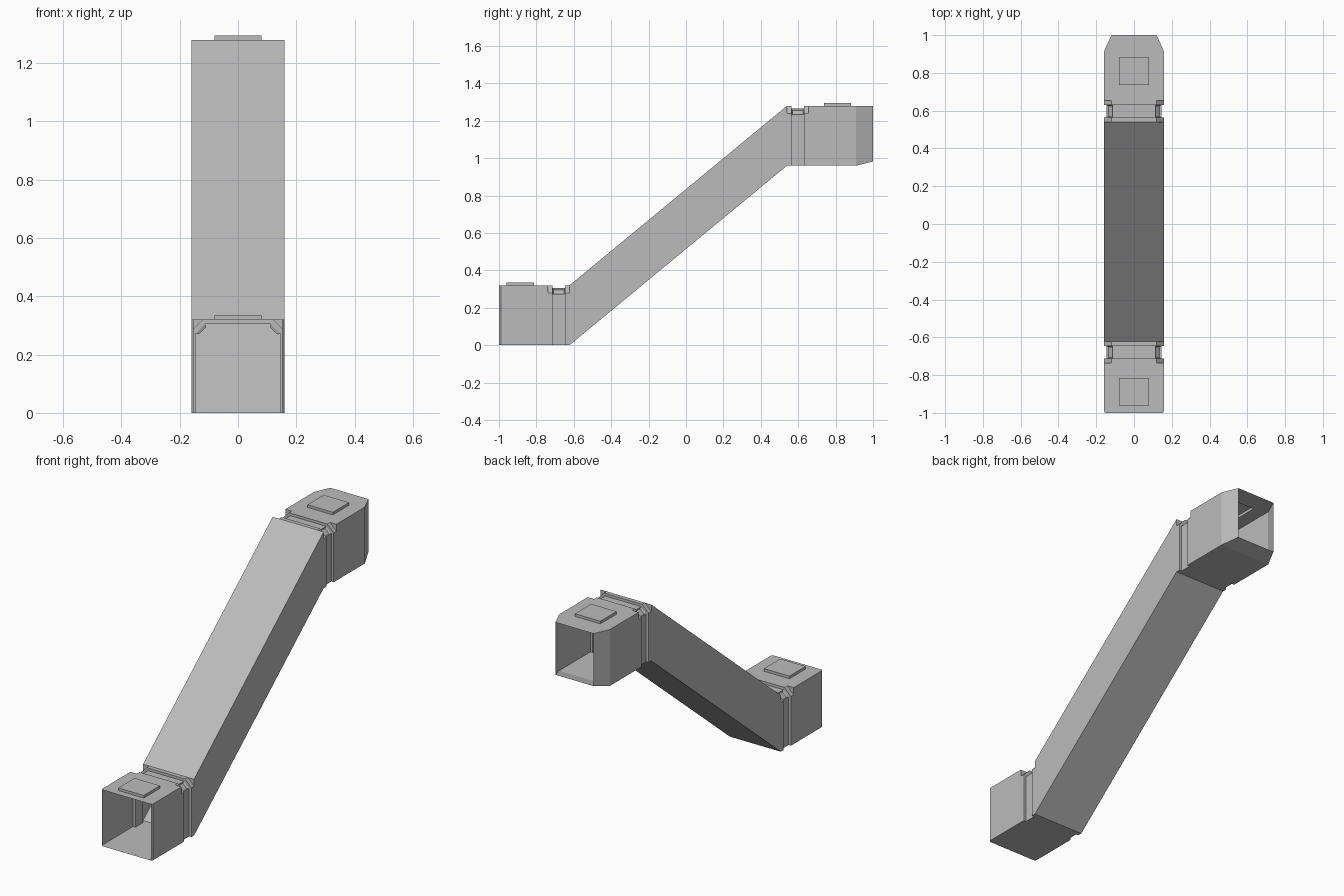
import bpy
import bmesh
from mathutils import Vector

cube = bpy.data.objects.get("Cube")
if cube:
    bpy.data.objects.remove(cube)

# Single painted metal colour
grey = bpy.data.materials.new("mid grey")
grey.use_nodes = True
colour = (0.5, 0.5, 0.5, 1)
grey.diffuse_color = colour
grey.node_tree.nodes["Principled BSDF"].inputs["Base Color"].default_value = colour

W, H = 0.16, 0.32      # half width and height of the duct
LIFT = 0.96            # rise from the lower end to the upper end


def ring(bm, y, bottom, half, top, chamfer):
    """Duct cross-section with cut upper corners."""
    pts = [(-half, bottom), (half, bottom), (half, top - chamfer),
           (half - chamfer, top), (chamfer - half, top), (-half, top - chamfer)]
    return [bm.verts.new((x, y, z)) for x, z in pts]


def joint(y, base):
    """Grooved collar around the duct: cut corners, then a narrower waist."""
    full = (base, W, base + H, 0)
    cut = (base, W, base + H, 0.04)
    waist = (base, 0.145, base + 0.305, 0.032)
    return [(y - 0.057, *full), (y - 0.057, *cut), (y - 0.033, *cut),
            (y - 0.033, *waist), (y + 0.033, *waist),
            (y + 0.033, *cut), (y + 0.057, *cut), (y + 0.057, *full)]


def raise_pad(bm, y, z):
    """Cut a rectangle in the roof and push it up as a hollow pad."""
    centre = Vector((0, y, z))
    for axis, half in ((Vector((1, 0, 0)), 0.08), (Vector((0, 1, 0)), 0.073)):
        for side in (-1, 1):
            face = roof_face(bm, centre)
            bmesh.ops.bisect_plane(bm, geom=[face, *face.edges, *face.verts],
                                   plane_co=centre + axis * half * side,
                                   plane_no=axis, dist=1e-5)
    bmesh.ops.inset_individual(bm, faces=[roof_face(bm, centre)],
                               thickness=0, depth=0.015)


def roof_face(bm, point):
    """Upward face lying around the given roof point."""
    for f in bm.faces:
        ys = [v.co.y for v in f.verts]
        xs = [v.co.x for v in f.verts]
        if (f.normal.z > 0.9 and abs(f.calc_center_median().z - point.z) < 0.01
                and min(ys) < point.y < max(ys) and min(xs) < 0 < max(xs)):
            return f


# Duct shell: lower mouth, lower collar, ramp, upper collar, tapered mouth
sections = [(-1, 0, 0.153, H, 0), (-0.99, 0, W, H, 0)]
sections += joint(-0.68, 0)
sections += joint(0.597, LIFT)
sections += [(0.91, LIFT, W, LIFT + H, 0), (1, LIFT + 0.022, 0.12, LIFT + H, 0)]

bm = bmesh.new()
rings = [ring(bm, *s) for s in sections]
for a, b in zip(rings, rings[1:]):
    for i in range(len(a)):
        j = (i + 1) % len(a)
        bm.faces.new((a[i], b[i], b[j], a[j]))
bmesh.ops.remove_doubles(bm, verts=bm.verts, dist=1e-4)
bmesh.ops.dissolve_degenerate(bm, edges=bm.edges, dist=1e-4)
bm.normal_update()

# Small pockets in the sloped corners of each waist
corners = [f for f in bm.faces if 0.3 < f.normal.z < 0.9
           and abs(f.normal.x) > 0.3 and abs(f.normal.y) < 0.1
           and max(abs(v.co.x) for v in f.verts) < 0.15]
bmesh.ops.inset_individual(bm, faces=corners, thickness=0.007, depth=-0.01)

# Raised pads on both flat roofs
bm.normal_update()
raise_pad(bm, -0.887, H)
bm.normal_update()
raise_pad(bm, 0.81, LIFT + H)

mesh = bpy.data.meshes.new("duct_shell")
bm.to_mesh(mesh)
bm.free()
mesh.materials.append(grey)
duct = bpy.data.objects.new("duct_shell", mesh)
bpy.context.collection.objects.link(duct)
